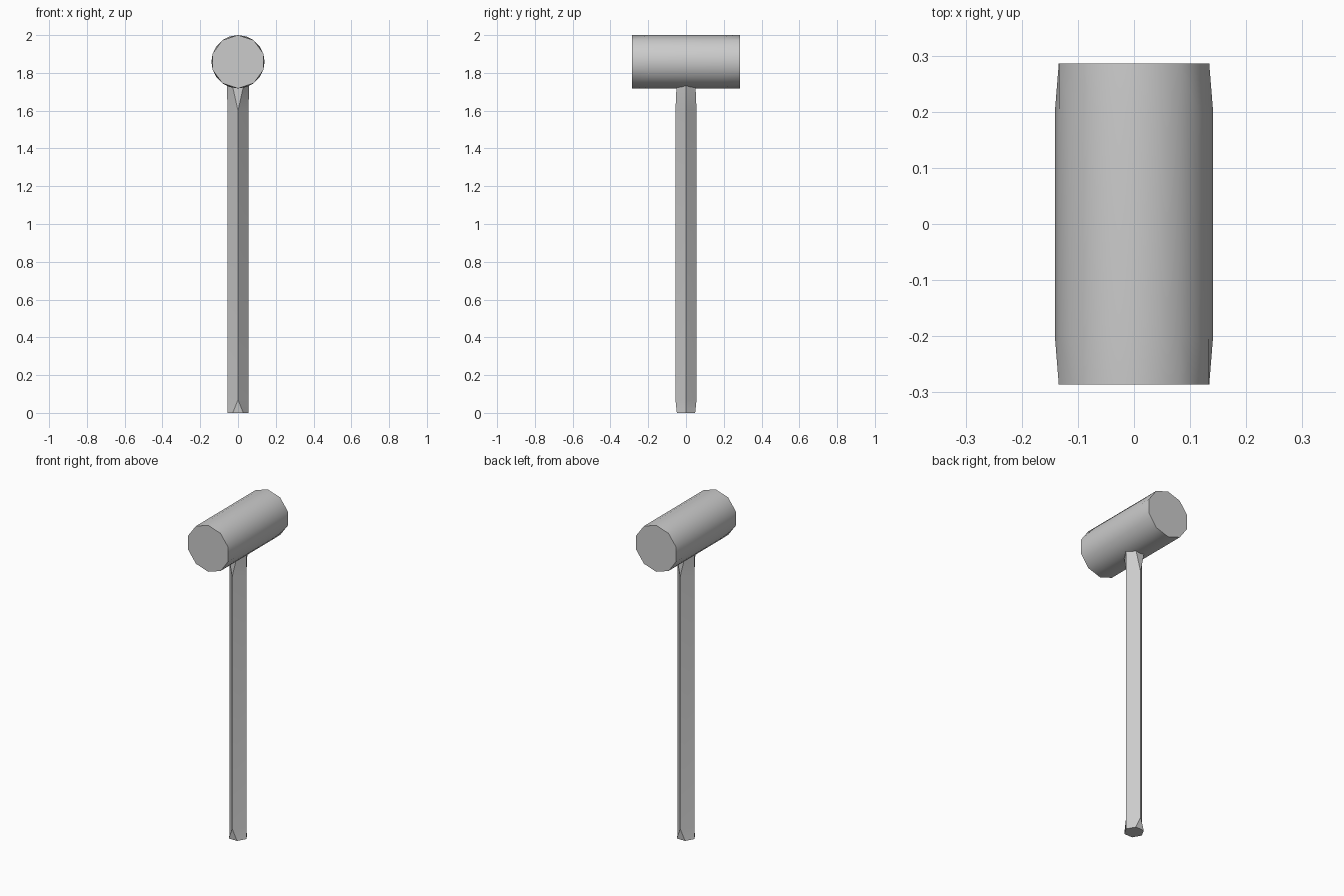
import bpy, bmesh, math

if "Cube" in bpy.data.objects:
    bpy.data.objects.remove(bpy.data.objects["Cube"])

grey = bpy.data.materials.new("plain grey")
grey.diffuse_color = (0.6, 0.6, 0.6, 1)
grey.use_nodes = True
grey.node_tree.nodes["Principled BSDF"].inputs["Base Color"].default_value = grey.diffuse_color


def loft(name, rings):
    """Skin a stack of equal-length rings, cap both ends, merge doubled points."""
    bm = bmesh.new()
    loops = [[bm.verts.new(p) for p in ring] for ring in rings]
    n = len(loops[0])
    for a, b in zip(loops, loops[1:]):
        for i in range(n):
            j = (i + 1) % n
            bm.faces.new((a[i], a[j], b[j], b[i]))
    bm.faces.new(loops[0][::-1])
    bm.faces.new(loops[-1])
    bmesh.ops.remove_doubles(bm, verts=bm.verts, dist=0.0005)
    bmesh.ops.recalc_face_normals(bm, faces=bm.faces)
    mesh = bpy.data.meshes.new(name)
    bm.to_mesh(mesh)
    bm.free()
    mesh.materials.append(grey)
    ob = bpy.data.objects.new(name, mesh)
    bpy.context.collection.objects.link(ob)
    bpy.context.view_layer.objects.active = ob
    ob.select_set(True)
    bpy.ops.object.shade_smooth_by_angle(angle=math.radians(30))
    ob.select_set(False)


# Handle: hexagonal ends narrowing to a diamond shaft (paired points merge)
def hexagon(r, z):
    return [(r * math.cos(i * math.pi / 3), r * math.sin(i * math.pi / 3), z)
            for i in range(6)]


def diamond(r, z):
    return [(x * r, y * r, z) for x, y in
            ((1, 0), (0, 1), (0, 1), (-1, 0), (0, -1), (0, -1))]


loft("handle", [hexagon(0.056, 0), diamond(0.056, 0.07), diamond(0.056, 1.6),
                hexagon(0.058, 1.73), hexagon(0.058, 1.76)])


# Head: round barrel whose ends are faceted down to ten sides
def barrel_ring(y, faceted):
    ring = []
    for i in range(20):
        a = math.pi / 2 + i * math.pi / 10
        r = 0.141
        if faceted and i % 2:
            r *= math.cos(math.pi / 10)
        ring.append((r * math.cos(a), y, 1.859 + r * math.sin(a)))
    return ring


loft("mallet_head", [barrel_ring(-0.286, True), barrel_ring(-0.2, False),
                     barrel_ring(0.2, False), barrel_ring(0.286, True)])
